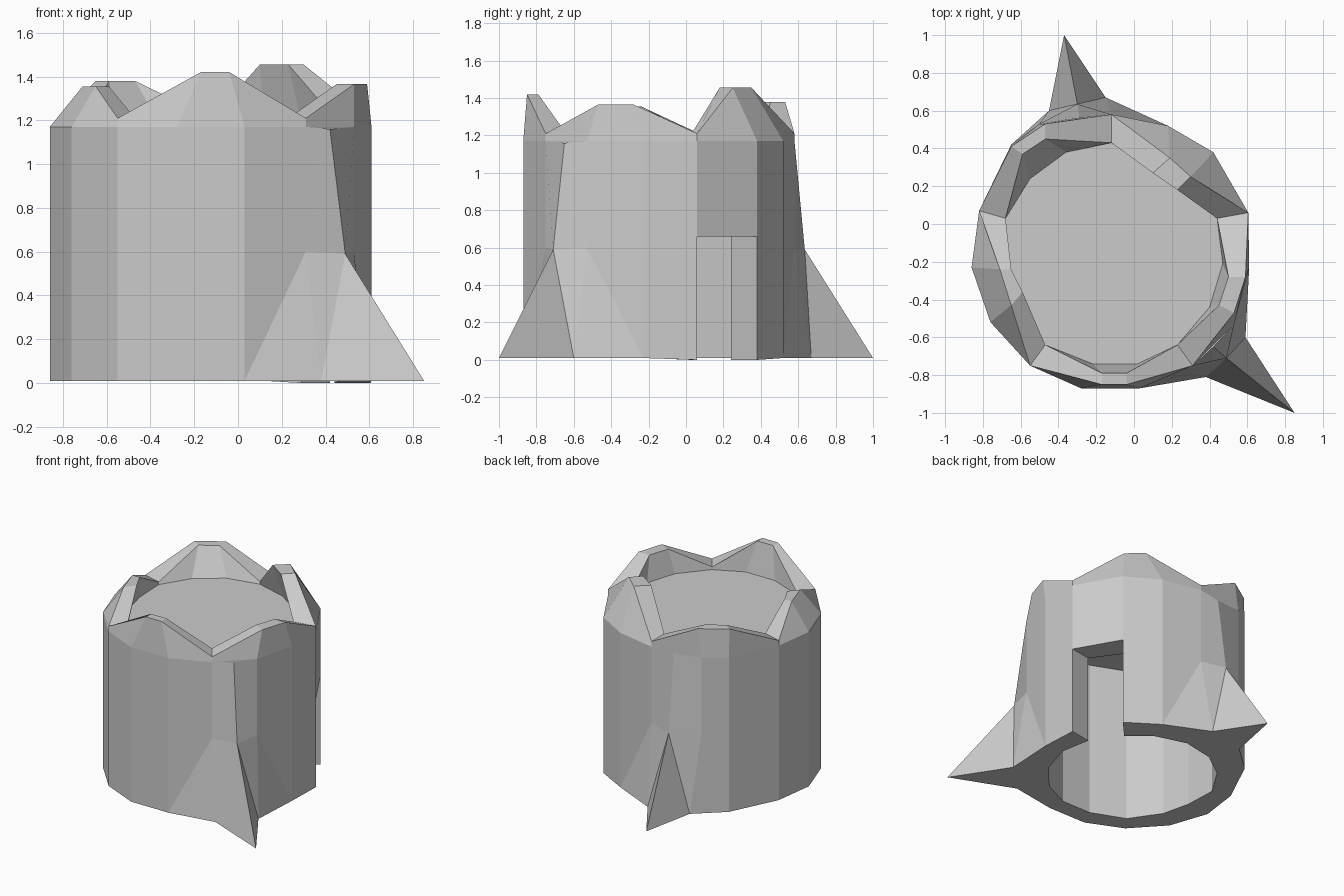
import bpy, bmesh

if "Cube" in bpy.data.objects:
    bpy.data.objects.remove(bpy.data.objects["Cube"])

# Plan of the hollow stump: every third corner is a dip in the broken rim
OUTER = [(-.55, -.75), (-.28, -.87), (.03, -.87), (.31, -.75), (.53, -.53),
         (.61, -.23), (.605, .06), (.42, .38), (.18, .52), (-.12, .58),
         (-.50, .53), (-.65, .42), (-.82, .07), (-.86, -.23), (-.76, -.52)]
INNER = [(-.47, -.64), (-.22, -.74), (.02, -.74), (.23, -.64), (.40, -.44),
         (.47, -.21), (.44, .03), (.29, .24), (.12, .36), (-.12, .43),
         (-.36, .38), (-.55, .24), (-.68, .03), (-.67, -.21), (-.62, -.42)]
# Peaks between the dips: height, two outer points, two inner points
PEAKS = [(1.42, (-.17, -.85), (-.04, -.85), (-.17, -.79), (-.04, -.79)),
         (1.365, (.53, -.47), (.59, -.28), (.45, -.43), (.50, -.28)),
         (1.455, (.30, .25), (.19, .35), (.23, .18), (.10, .27)),
         (1.38, (-.47, .53), (-.65, .41), (-.47, .45), (-.59, .37)),
         (1.355, (-.71, -.24), (-.65, -.43), (-.65, -.24), (-.59, -.36))]
N = len(OUTER)
BASE, DOOR_TOP, SHOULDER, DIP, CAP = .01, .66, 1.17, 1.21, 1.19
DOOR = 6  # wall segment left open


def finish(name, bm):
    bmesh.ops.recalc_face_normals(bm, faces=bm.faces)
    mesh = bpy.data.meshes.new(name)
    bm.to_mesh(mesh)
    bm.free()
    ob = bpy.data.objects.new(name, mesh)
    bpy.context.collection.objects.link(ob)
    return ob


def level(plan, z):
    return [(x, y, z) for x, y in plan]


def floor_level(plan):
    # door posts reach slightly lower than the rest
    return [(x, y, 0 if i in (DOOR, DOOR + 1) else BASE) for i, (x, y) in enumerate(plan)]


def rim(plan, first):
    pts = []
    for k, peak in enumerate(PEAKS):
        pts.append((*plan[3 * k], DIP))
        pts += [(*peak[first], peak[0]), (*peak[first + 1], peak[0])]
    return pts


# Trunk: closed loop of rings, up the outside, over the rim, down the inside
bm = bmesh.new()
rings = [floor_level(OUTER), level(OUTER, DOOR_TOP), level(OUTER, SHOULDER),
         rim(OUTER, 1), rim(INNER, 3), level(INNER, CAP),
         level(INNER, DOOR_TOP), floor_level(INNER)]
rings = [[bm.verts.new(p) for p in r] for r in rings]
for r, lower in enumerate(rings):
    upper = rings[(r + 1) % len(rings)]
    for i in range(N):
        j = (i + 1) % N
        if i == DOOR and r in (0, 6, 7):
            continue
        bm.faces.new((lower[i], lower[j], upper[j], upper[i]))
# Doorway jambs and lintel
for i in (DOOR, DOOR + 1):
    bm.faces.new((rings[0][i], rings[1][i], rings[6][i], rings[7][i]))
bm.faces.new((rings[1][DOOR], rings[1][DOOR + 1], rings[6][DOOR + 1], rings[6][DOOR]))
finish("stump_trunk", bm)

# Flat wooden top inside the rim
bm = bmesh.new()
bm.faces.new([bm.verts.new(p) for p in level(INNER, CAP)])
finish("stump_top", bm)


def root(name, seg, crest, knee, tip, side_a, side_b):
    """Pointed root growing from wall segment seg."""
    bm = bmesh.new()
    top, mid, end = (bm.verts.new(p) for p in ((*crest, 1.16), (*knee, .59), (*tip, BASE)))
    foot = []
    for a, b, side in ((seg, seg - 1, side_a), (seg + 1, seg + 2, side_b)):
        x, y = OUTER[a % N]
        shoulder, wall, heel = (bm.verts.new((x, y, z)) for z in (SHOULDER, .6, BASE))
        spread = bm.verts.new((*OUTER[b % N], BASE))
        s = bm.verts.new((*side, BASE))
        bm.faces.new((shoulder, top, mid, wall))
        bm.faces.new((wall, mid, s))
        bm.faces.new((wall, s, spread))
        bm.faces.new((mid, end, s))
        foot.append((heel, spread, s))
    (h1, n1, s1), (h2, n2, s2) = foot
    bm.faces.new((h1, n1, s1, end, s2, n2, h2))
    finish(name, bm)


root("front_root", 3, (.42, -.65), (.49, -.71), (.85, -1), (.38, -.81), (.59, -.60))
root("back_root", 9, (-.29, .56), (-.30, .635), (-.37, 1), (-.15, .67), (-.45, .60))
